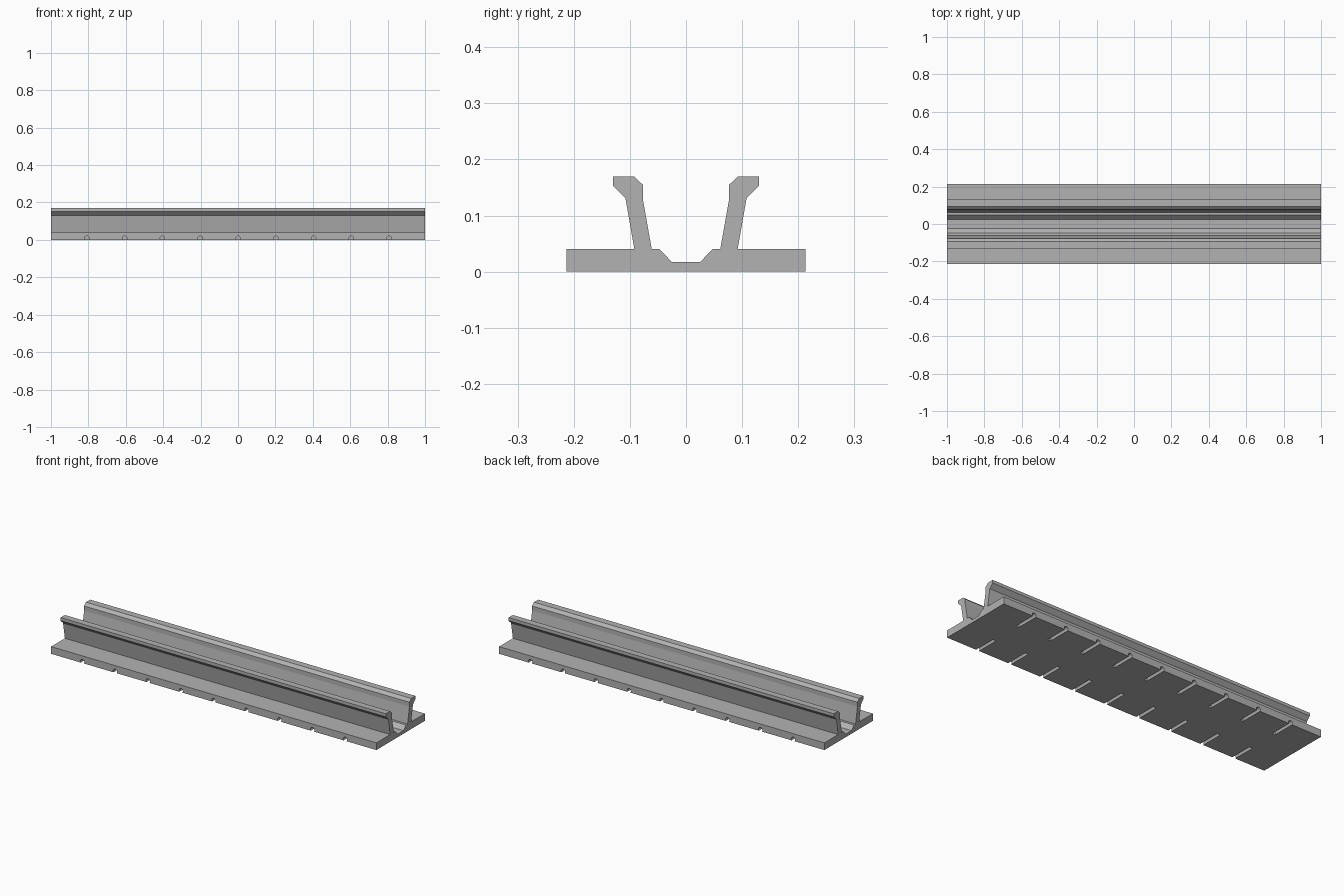
import bpy, bmesh
from mathutils import Matrix

cube = bpy.data.objects.get("Cube")
if cube:
    bpy.data.objects.remove(cube, do_unlink=True)

LENGTH = 2.0

grey = bpy.data.materials.new("plain_grey")
grey.use_nodes = True
colour = (0.45, 0.45, 0.45, 1)
grey.diffuse_color = colour
grey.node_tree.nodes["Principled BSDF"].inputs["Base Color"].default_value = colour


def add_object(name, bm):
    bmesh.ops.recalc_face_normals(bm, faces=bm.faces)
    mesh = bpy.data.meshes.new(name)
    bm.to_mesh(mesh)
    bm.free()
    mesh.materials.append(grey)
    obj = bpy.data.objects.new(name, mesh)
    bpy.context.collection.objects.link(obj)
    return obj


# Rail: half cross-section (y, z) from the base corner to the channel floor
half = [(0.213, 0), (0.213, 0.04), (0.092, 0.04), (0.108, 0.131),
        (0.13, 0.153), (0.13, 0.17), (0.093, 0.17), (0.077, 0.155),
        (0.077, 0.13), (0.061, 0.04), (0.047, 0.04), (0.025, 0.017)]
profile = half + [(-y, z) for y, z in reversed(half)]

bm = bmesh.new()
end = bm.faces.new([bm.verts.new((-LENGTH / 2, y, z)) for y, z in profile])
sweep = bmesh.ops.extrude_face_region(bm, geom=[end], use_keep_orig=True)
moved = [v for v in sweep["geom"] if isinstance(v, bmesh.types.BMVert)]
bmesh.ops.translate(bm, verts=moved, vec=(LENGTH, 0, 0))
rail = add_object("rail", bm)

# Round-topped slots under both flanges, open at the outer edge
bm = bmesh.new()
inner, outer = 0.085, 0.25
for side in (-1, 1):
    for i in range(-4, 5):
        place = Matrix.Translation((i * 0.202, side * (inner + outer) / 2, 0.008))
        bmesh.ops.create_cone(bm, cap_ends=True, segments=16, radius1=0.0125,
                              radius2=0.0125, depth=outer - inner,
                              matrix=place @ Matrix.Rotation(1.5707963, 4, "X"))
slots = add_object("slot_cutter", bm)
slots.hide_render = True
slots.display_type = "WIRE"

cut = rail.modifiers.new("slots", "BOOLEAN")
cut.operation = "DIFFERENCE"
cut.solver = "EXACT"
cut.object = slots

# Apply the cut and hide the helper
bpy.context.view_layer.objects.active = rail
rail.select_set(True)
bpy.ops.object.modifier_apply(modifier=cut.name)
slots.hide_set(True)
